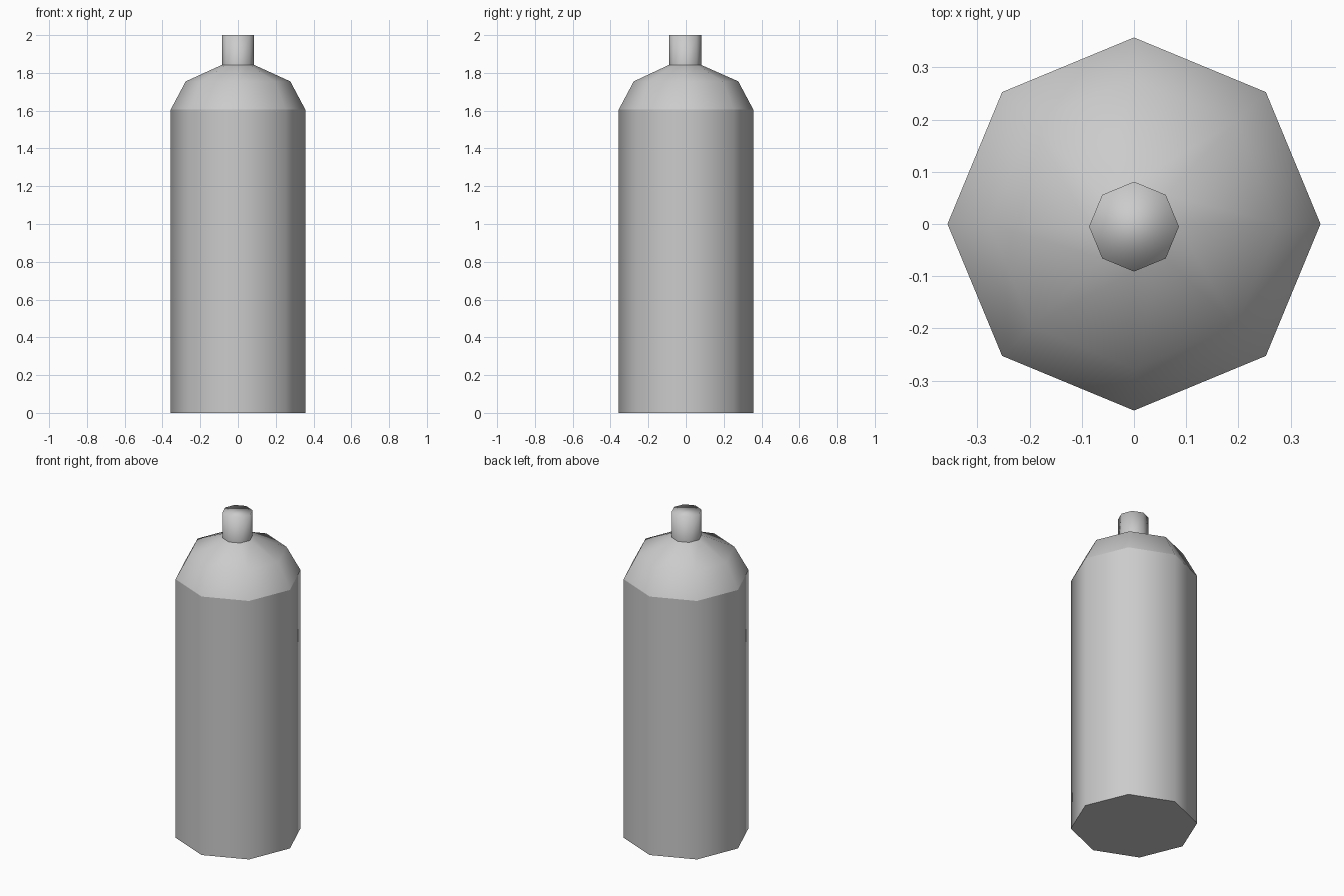
import bpy, bmesh
from math import cos, sin, tau

SIDES = 8
NECK_Y = -0.005  # the neck sits slightly off centre

cube = bpy.data.objects.get("Cube")
if cube:
    bpy.data.objects.remove(cube, do_unlink=True)

grey = bpy.data.materials.new("plain grey")
grey.use_nodes = True
colour = (0.6, 0.6, 0.6, 1)
grey.diffuse_color = colour
grey.node_tree.nodes["Principled BSDF"].inputs["Base Color"].default_value = colour


def lathe(name, rings, cap_bottom=False, cap_top=False, smooth_caps=False):
    """Eight-sided smooth shell through rings of (radius, height, y centre)."""
    bm = bmesh.new()
    loops = []
    for radius, z, cy in rings:
        angles = [tau * i / SIDES for i in range(SIDES)]
        loops.append([bm.verts.new((radius * cos(a), cy + radius * sin(a), z)) for a in angles])
    for low, high in zip(loops, loops[1:]):
        for i in range(SIDES):
            j = (i + 1) % SIDES
            bm.faces.new((low[i], low[j], high[j], high[i])).smooth = True
    caps = []
    if cap_bottom:
        caps.append(bm.faces.new(loops[0][::-1]))
    if cap_top:
        caps.append(bm.faces.new(loops[-1]))
    for cap in caps:
        cap.smooth = smooth_caps
        for edge in cap.edges:
            edge.smooth = smooth_caps
    mesh = bpy.data.meshes.new(name)
    bm.to_mesh(mesh)
    bm.free()
    mesh.materials.append(grey)
    obj = bpy.data.objects.new(name, mesh)
    bpy.context.collection.objects.link(obj)
    return obj


# Straight cylinder wall with a flat base
lathe("bottle_body", [(0.357, 0, 0), (0.357, 1.605, 0)], cap_bottom=True)

# Rounded shoulder narrowing to the neck
lathe("bottle_shoulder", [(0.357, 1.605, 0), (0.277, 1.755, 0), (0.086, 1.842, NECK_Y)])

# Neck with a softly shaded top
lathe("bottle_neck", [(0.086, 1.842, NECK_Y), (0.086, 2, NECK_Y)], cap_top=True, smooth_caps=True)
